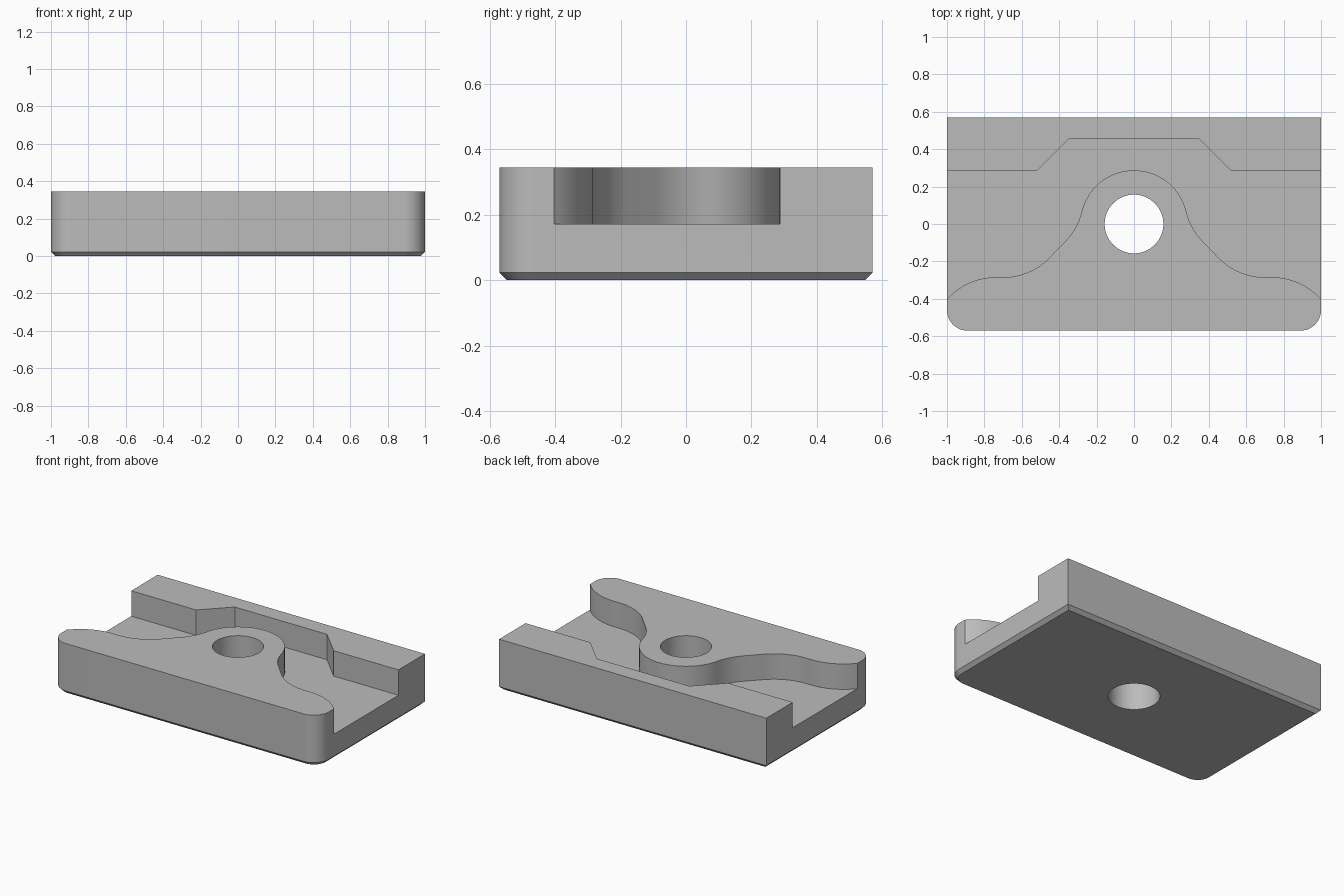
import bpy, bmesh
from math import cos, sin, radians

if "Cube" in bpy.data.objects:
    bpy.data.objects.remove(bpy.data.objects["Cube"])

HALF_X, HALF_Y, HEIGHT = 1.0, 0.57, 0.344
FLOOR, CHAMFER, CORNER = 0.172, 0.023, 0.11
HOLE, HEAD, FILLET = 0.157, 0.287, 0.345

grey = bpy.data.materials.new("plain_grey")
grey.use_nodes = True
colour = (0.5, 0.5, 0.5, 1)
grey.diffuse_color = colour
grey.node_tree.nodes["Principled BSDF"].inputs["Base Color"].default_value = colour


def arc(cx, cy, r, start, end, steps=16):
    angles = [radians(start + (end - start) * i / steps) for i in range(steps + 1)]
    return [(cx + r * cos(a), cy + r * sin(a)) for a in angles]


def mirrored(half):
    """Complete a symmetric outline from its right half."""
    return half + [(-x, y) for x, y in reversed(half)]


def loft(name, layers):
    """Solid through matching outlines, each given as (outline, height)."""
    bm = bmesh.new()
    rings = [[bm.verts.new((x, y, z)) for x, y in outline] for outline, z in layers]
    for low, high in zip(rings, rings[1:]):
        for i in range(len(low)):
            j = (i + 1) % len(low)
            bm.faces.new((low[i], low[j], high[j], high[i]))
    bm.faces.new(rings[0][::-1])
    bm.faces.new(rings[-1])
    bmesh.ops.recalc_face_normals(bm, faces=bm.faces)
    mesh = bpy.data.meshes.new(name)
    bm.to_mesh(mesh)
    bm.free()
    mesh.materials.append(grey)
    obj = bpy.data.objects.new(name, mesh)
    bpy.context.collection.objects.link(obj)
    return obj


def block_outline(inset):
    """Rectangle with rounded front corners."""
    front = arc(HALF_X - CORNER, CORNER - HALF_Y, CORNER - inset, -90, 0)
    return mirrored(front + [(HALF_X - inset, HALF_Y - inset)])


# Block with a chamfered bottom edge
block = loft("clamp_block", [(block_outline(CHAMFER), 0),
                             (block_outline(0), CHAMFER),
                             (block_outline(0), HEIGHT)])

# Channel: wavy front wall round the central boss, stepped back wall
neck = 13.6
neck_x = (HEAD + FILLET) * cos(radians(neck))
neck_y = (HEAD + FILLET) * sin(radians(neck))
front_wall = (arc(0, 0, HEAD, 90, neck, 24)[1:]
              + arc(neck_x, neck_y, FILLET, 180 + neck, 225, 10)
              + arc(0.70, 0.06, FILLET, 225, 270)
              + arc(0.74, -0.63, FILLET, 90, 41))
back_wall = [(1.1, -0.403), (1.1, 0.287), (0.515, 0.287), (0.345, 0.458)]
channel = mirrored(front_wall + back_wall) + [(0, HEAD)]
channel_cutter = loft("channel_cutter", [(channel, FLOOR), (channel, HEIGHT + 0.1)])

# Bolt hole
circle = arc(0, 0, HOLE, 0, 360, 64)[:-1]
hole_cutter = loft("hole_cutter", [(circle, -0.1), (circle, HEIGHT + 0.1)])

bpy.context.view_layer.objects.active = block
block.select_set(True)
for cutter in (channel_cutter, hole_cutter):
    cut = block.modifiers.new(cutter.name, "BOOLEAN")
    cut.operation = "DIFFERENCE"
    cut.solver = "EXACT"
    cut.object = cutter
    bpy.ops.object.modifier_apply(modifier=cut.name)
    bpy.data.objects.remove(cutter)

bpy.ops.object.shade_smooth_by_angle(angle=radians(30))
